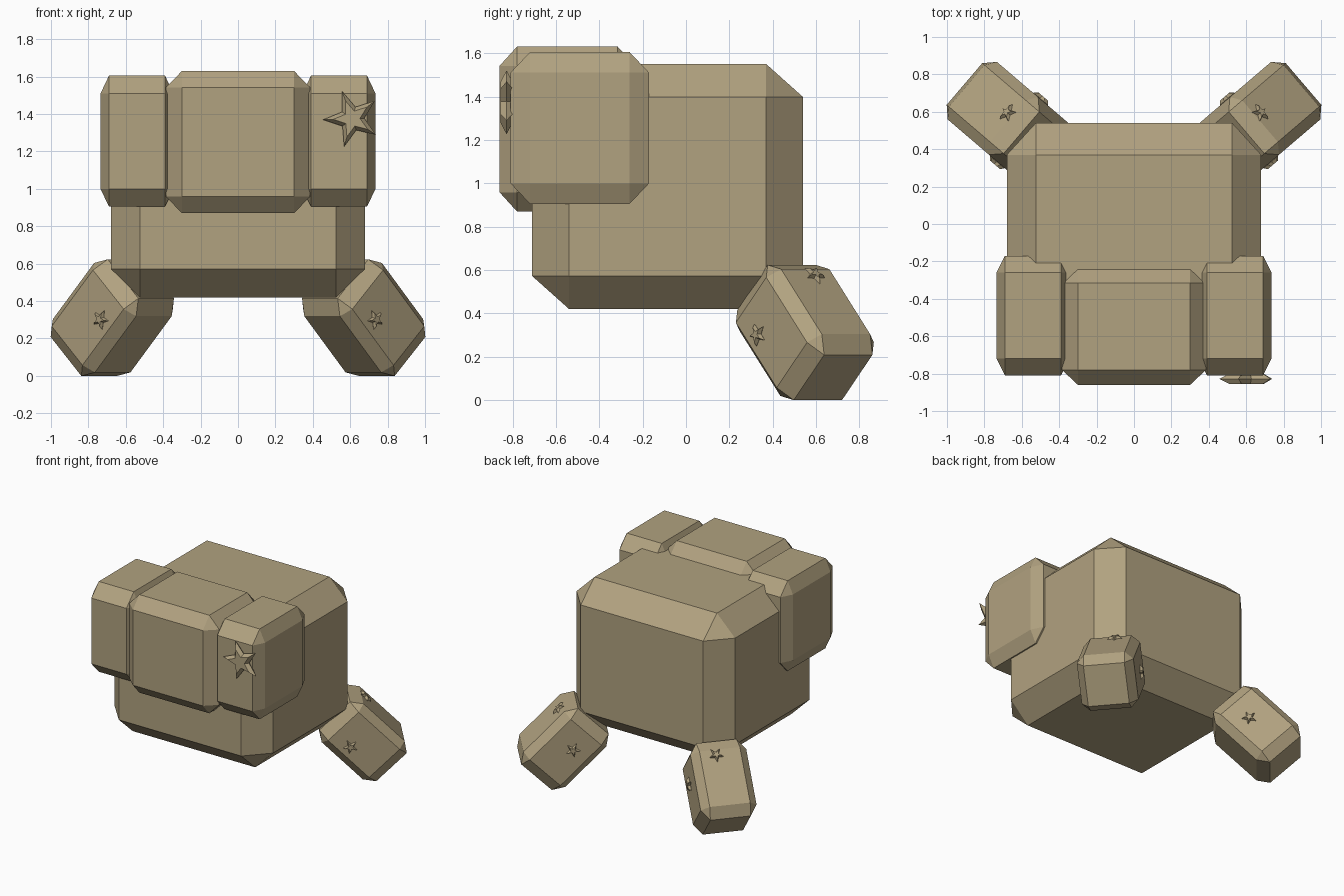
import bpy, bmesh
from math import radians, cos, sin, pi
from mathutils import Matrix, Vector

cube = bpy.data.objects.get("Cube")
if cube:
    bpy.data.objects.remove(cube)

TAN = (0.44, 0.36, 0.215, 1.0)
tan = bpy.data.materials.new("tan")
tan.use_nodes = True
tan.diffuse_color = TAN
tan.node_tree.nodes["Principled BSDF"].inputs["Base Color"].default_value = TAN


def finish(bm, name, matrix):
    bm.transform(matrix)
    bmesh.ops.recalc_face_normals(bm, faces=bm.faces)
    mesh = bpy.data.meshes.new(name)
    bm.to_mesh(mesh)
    bm.free()
    mesh.materials.append(tan)
    obj = bpy.data.objects.new(name, mesh)
    bpy.context.collection.objects.link(obj)


def chamfer_box(name, low, high, chamfer, matrix=Matrix()):
    """Box with its own chamfer width along each axis."""
    low, high = Vector(low), Vector(high)
    size = high - low
    bm = bmesh.new()
    bmesh.ops.create_cube(bm, size=1)
    bm.transform(Matrix.Diagonal([s / c for s, c in zip(size, chamfer)] + [1]))
    bmesh.ops.bevel(bm, geom=bm.edges[:], offset=1, offset_type='OFFSET',
                    segments=1, affect='EDGES')
    bm.transform(Matrix.Diagonal(list(chamfer) + [1]))
    finish(bm, name, matrix @ Matrix.Translation((low + high) / 2))


def star(name, radius, depth, matrix, spin=pi / 2):
    """Five-pointed star with sloping rims on both sides."""
    bm = bmesh.new()
    rings = []
    for scale, z in ((0.65, -depth), (1, 0), (0.65, depth)):
        ring = []
        for i in range(10):
            r = radius * scale * (0.42 if i % 2 else 1)
            a = spin + i * pi / 5
            ring.append(bm.verts.new((r * cos(a), r * sin(a), z)))
        rings.append(ring)
    for lower, upper in zip(rings, rings[1:]):
        for i in range(10):
            j = (i + 1) % 10
            bm.faces.new((lower[i], lower[j], upper[j], upper[i]))
    bm.faces.new(rings[0])
    bm.faces.new(rings[-1])
    finish(bm, name, matrix)


# Body and the three blocks across its upper front
chamfer_box("body", (-0.68, -0.71, 0.42), (0.68, 0.54, 1.55), (0.155, 0.17, 0.152))
chamfer_box("front_centre_block", (-0.385, -0.86, 0.87), (0.385, -0.235, 1.63),
            (0.085, 0.08, 0.088))
for side, label in ((1, "left"), (-1, "right")):
    x = sorted((side * 0.345, side * 0.735))
    chamfer_box(label + "_front_block", (x[0], -0.81, 0.905), (x[1], -0.17, 1.605),
                (0.045, 0.09, 0.095))

# Large star on the left front block
star("front_star", 0.155, 0.027,
     Matrix.Translation((0.61, -0.828, 1.375)) @ Matrix.Rotation(pi / 2, 4, 'X'),
     radians(110))

# Splayed rear legs with small stars on three faces each
heading, tilt = radians(40.5), radians(46)
out = Vector((cos(heading), sin(heading), 0))
up = Vector((0, 0, 1))
across = Vector((sin(heading), -cos(heading), 0))
top = out * sin(tilt) + up * cos(tilt)
along = up * sin(tilt) - out * cos(tilt)
leg_frame = Matrix((across, top, along)).transposed().to_4x4()
for side, label in ((1, "left"), (-1, "right")):
    frame = Matrix.Diagonal((side, 1, 1, 1)) @ leg_frame
    chamfer_box(label + "_rear_leg", (-0.183, 0.635, -0.667), (0.222, 1.045, -0.09),
                (0.056, 0.055, 0.08), frame)
    for face, spot, axis, angle in (
            ("top", (-0.013, 1.045, -0.21), 'X', -pi / 2),
            ("front", (0.224, 0.765, -0.32), 'Y', pi / 2),
            ("back", (-0.185, 0.815, -0.33), 'Y', -pi / 2)):
        place = frame @ Matrix.Translation(spot) @ Matrix.Rotation(angle, 4, axis)
        star(f"{label}_leg_{face}_star", 0.055, 0.018, place)
